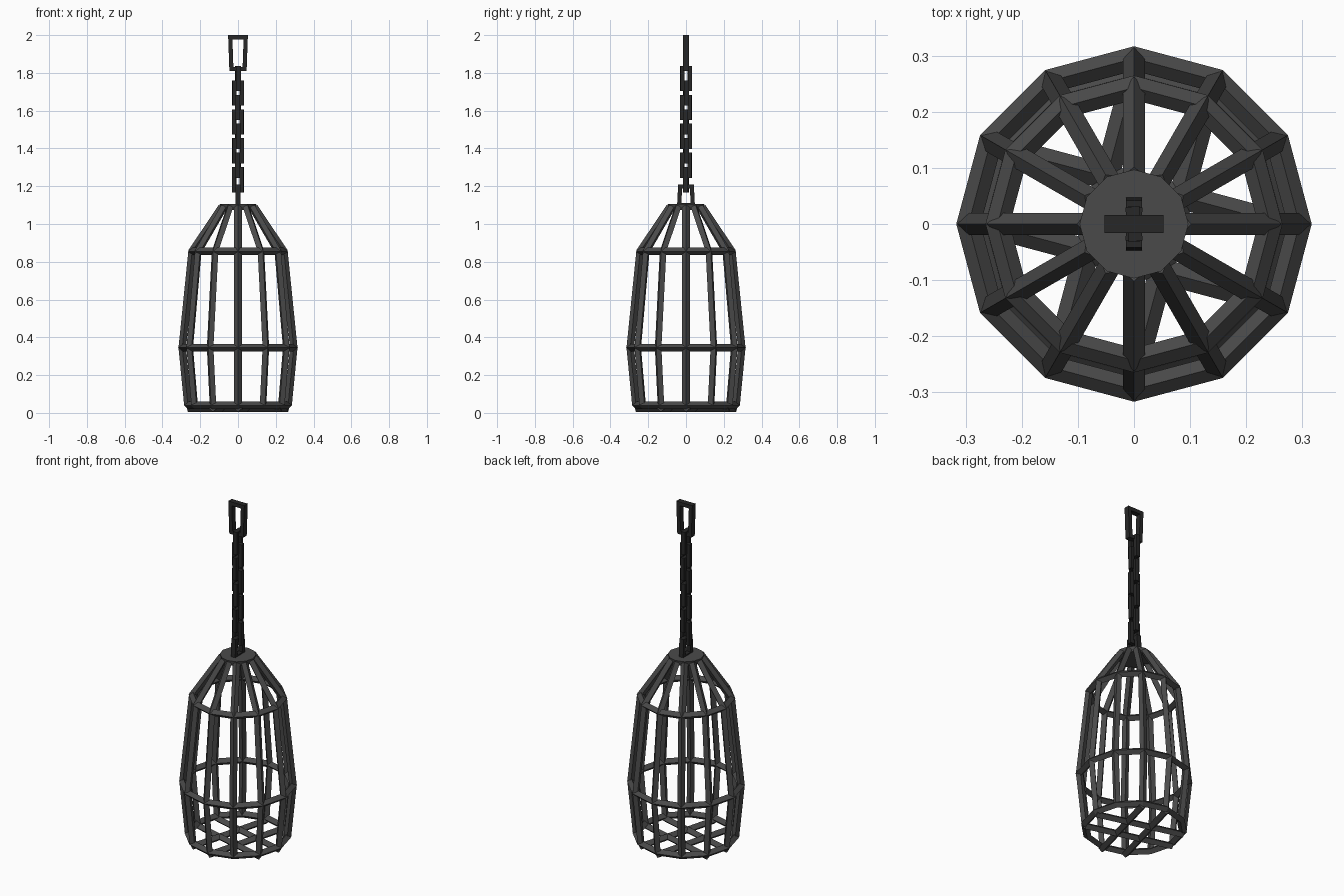
import bpy, bmesh, math
from mathutils import Vector, Matrix

if "Cube" in bpy.data.objects:
    bpy.data.objects.remove(bpy.data.objects["Cube"])


def material(name, v):
    m = bpy.data.materials.new(name)
    m.diffuse_color = (v, v, v, 1)
    m.use_nodes = True
    m.node_tree.nodes["Principled BSDF"].inputs["Base Color"].default_value = m.diffuse_color
    return m


iron = material("dark iron", 0.068)
chain_iron = material("blackened iron", 0.02)


def sweep(name, pts, normal, section, mat, closed=True):
    """Sweep a section of (in-plane, out-of-plane) offsets along a planar path with mitred corners."""
    pts = [Vector(p) for p in pts]
    n, count, k = Vector(normal).normalized(), len(pts), len(section)
    bm = bmesh.new()
    rows = []
    for i, p in enumerate(pts):
        a = p - pts[i - 1] if closed or i > 0 else pts[1] - p
        b = pts[(i + 1) % count] - p if closed or i < count - 1 else a
        sa, sb = n.cross(a).normalized(), n.cross(b).normalized()
        side = (sa + sb) / (1 + sa.dot(sb))
        rows.append([bm.verts.new(p + side * u + n * v) for u, v in section])
    for i in range(count if closed else count - 1):
        r, s = rows[i], rows[(i + 1) % count]
        for j in range(k):
            bm.faces.new((r[j], r[(j + 1) % k], s[(j + 1) % k], s[j]))
    if not closed:
        bm.faces.new(rows[0])
        bm.faces.new(rows[-1])
    bmesh.ops.recalc_face_normals(bm, faces=bm.faces)
    me = bpy.data.meshes.new(name)
    bm.to_mesh(me)
    bm.free()
    me.materials.append(mat)
    ob = bpy.data.objects.new(name, me)
    bpy.context.collection.objects.link(ob)
    return ob


def diamond(w, h):
    return [(w, 0), (0, h), (-w, 0), (0, -h)]


def square(w, h):
    return [(w, h), (-w, h), (-w, -h), (w, -h)]


SIDES = 12
angles = [2 * math.pi * i / SIDES for i in range(SIDES)]
profile = [(0.265, 0.04), (0.295, 0.345), (0.243, 0.855), (0.085, 1.09)]

# Vertical ribs bent inwards to the cap
for i, a in enumerate(angles):
    c, s = math.cos(a), math.sin(a)
    sweep(f"rib_{i}", [(r * c, r * s, z) for r, z in profile], (-s, c, 0),
          diamond(0.02, 0.02), iron, closed=False)

# Horizontal hoops
for name, (r, z) in zip(("bottom_hoop", "belly_hoop", "shoulder_hoop"), profile):
    sweep(name, [(r * math.cos(a), r * math.sin(a), z) for a in angles], (0, 0, 1),
          diamond(0.021, 0.02), iron)

# Floor lattice: four bars, each joining two hoop corners
for i in range(4):
    a, b = math.radians(240 + 90 * i), math.radians(90 + 90 * i)
    sweep(f"floor_bar_{i}", [(0.265 * math.cos(t), 0.265 * math.sin(t), 0.025) for t in (a, b)],
          (0, 0, 1), diamond(0.022, 0.02), iron, closed=False)

# Cap plate
bpy.ops.mesh.primitive_cone_add(vertices=SIDES, radius1=0.09, radius2=0.097, depth=0.03,
                                location=(0, 0, 1.09), rotation=(0, 0, math.pi / 2))
cap = bpy.context.object
cap.name = "cap_plate"
cap.data.materials.append(iron)


def link(name, z0, z1, bottom, top, t, depth, turn):
    """Upright four-sided chain link; sizes are outer half widths."""
    d = Vector((math.cos(turn), math.sin(turn), 0))
    up = Vector((0, 0, 1))
    pts = [d * x + up * z for x, z in ((-bottom + t, z0 + t), (bottom - t, z0 + t),
                                       (top - t, z1 - t), (-top + t, z1 - t))]
    sweep(name, pts, d.cross(up), square(t, depth), chain_iron)


# Hanger at the top, staple on the cap, and alternating links between them
link("hanger", 1.81, 2.0, 0.046, 0.052, 0.011, 0.016, 0)
link("staple", 1.09, 1.21, 0.047, 0.042, 0.011, 0.014, math.pi / 2)
for i in range(8):
    zc = 1.77 - 0.0765 * i
    turn = (math.pi / 2 if i % 2 == 0 else 0) + 0.1 * (-1) ** (i // 2)
    link(f"chain_link_{i}", zc - 0.067, zc + 0.067, 0.031, 0.031, 0.0105, 0.0125, turn)
